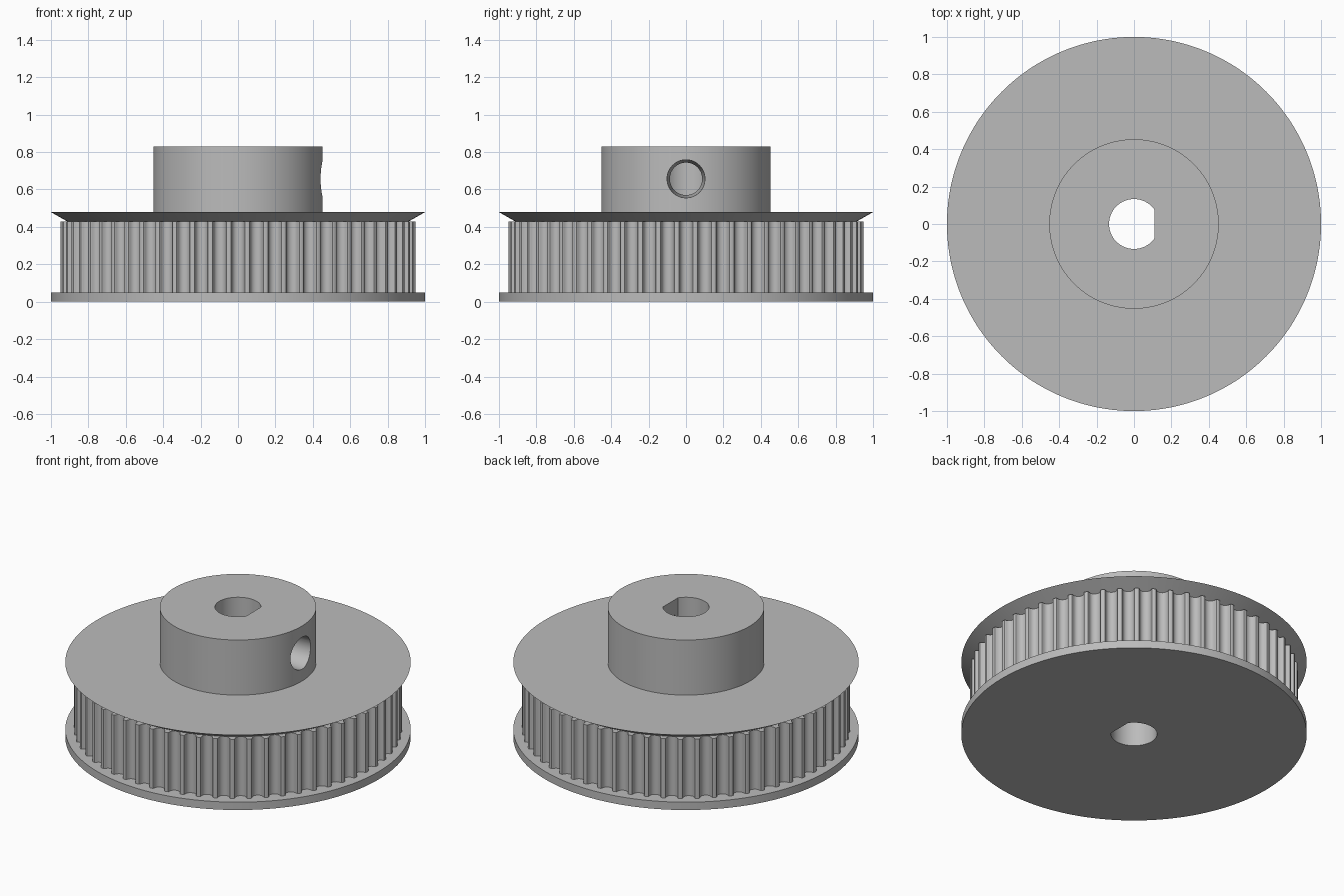
import bpy, bmesh, math
from mathutils import Matrix, Vector

if "Cube" in bpy.data.objects:
    bpy.data.objects.remove(bpy.data.objects["Cube"])

UNIT = 1 / 19.85          # millimetres to model units
TEETH = 60
BELT_R = 18.85 * UNIT     # outer radius of the teeth
FLOOR_Z, BELT_TOP, FLANGE_TOP, TOP = 0.05, 0.428, 0.479, 0.831
HUB_R = 0.453

grey = bpy.data.materials.new("grey_metal")
grey.use_nodes = True
colour = (0.5, 0.5, 0.5, 1)
grey.diffuse_color = colour
grey.node_tree.nodes["Principled BSDF"].inputs["Base Color"].default_value = colour


def make_object(name, bm):
    bmesh.ops.recalc_face_normals(bm, faces=bm.faces)
    mesh = bpy.data.meshes.new(name)
    bm.to_mesh(mesh)
    bm.free()
    obj = bpy.data.objects.new(name, mesh)
    bpy.context.collection.objects.link(obj)
    mesh.materials.append(grey)
    return obj


def cone(name, r_low, r_high, z0, z1, segments=240, turn=None):
    bm = bmesh.new()
    bmesh.ops.create_cone(bm, cap_ends=True, segments=segments, radius1=r_low,
                          radius2=r_high, depth=z1 - z0,
                          matrix=Matrix.Translation((0, 0, (z0 + z1) / 2)))
    if turn:
        bmesh.ops.transform(bm, matrix=turn, verts=bm.verts)
    return make_object(name, bm)


def prism(name, outline, z0, z1):
    bm = bmesh.new()
    face = bm.faces.new([bm.verts.new((x, y, z0)) for x, y in outline])
    side = bmesh.ops.extrude_face_region(bm, geom=[face], use_keep_orig=True)
    top = [v for v in side["geom"] if isinstance(v, bmesh.types.BMVert)]
    bmesh.ops.translate(bm, verts=top, vec=(0, 0, z1 - z0))
    return make_object(name, bm)


def cut(obj, cutter):
    mod = obj.modifiers.new("cut", "BOOLEAN")
    mod.operation, mod.solver, mod.object = "DIFFERENCE", "EXACT", cutter
    bpy.context.view_layer.objects.active = obj
    bpy.ops.object.modifier_apply(modifier=mod.name)


# Rounded belt groove: half width and depth in millimetres, mirrored
half = [(0.847, 0), (0.735, 0.037), (0.678, 0.131), (0.656, 0.238),
        (0.621, 0.343), (0.572, 0.444), (0.512, 0.54), (0.406, 0.637),
        (0.282, 0.707), (0.144, 0.75)]
groove = [(-x, d) for x, d in half] + [(0, 0.764)] + half[::-1]
chord = math.sqrt(BELT_R ** 2 - (half[0][0] * UNIT) ** 2)
outline = []
for i in range(TEETH):
    spin = Matrix.Rotation(2 * math.pi * i / TEETH, 2)
    outline += [spin @ Vector((x * UNIT, d * UNIT - chord)) for x, d in groove]

# Solid parts, stacked from the bottom
base_flange = cone("base_flange", 1, 1, 0, FLOOR_Z)
toothed_ring = prism("toothed_ring", outline, FLOOR_Z, BELT_TOP)
top_flange = cone("top_flange", 0.911, 1, BELT_TOP, FLANGE_TOP)
hub = cone("hub", HUB_R, HUB_R, FLANGE_TOP, TOP)
parts = [base_flange, toothed_ring, top_flange, hub]

# D-shaped shaft bore with its flat on the +x side
BORE_R, FLAT_X = 0.1335, 0.11
start = math.acos(FLAT_X / BORE_R)
steps = 64
arc = [start + (2 * math.pi - 2 * start) * i / steps for i in range(steps + 1)]
bore = prism("bore_cutter", [(BORE_R * math.cos(a), BORE_R * math.sin(a)) for a in arc],
             -0.1, TOP + 0.1)
for part in parts:
    cut(part, bore)

# Tapered set screw hole from the +x side into the bore
to_x = Matrix.Translation((0, 0, 0.657)) @ Matrix.Rotation(math.pi / 2, 4, "Y")
screw = cone("screw_cutter", 0.084, 0.104, 0.05, 0.5, 64, to_x)
cut(hub, screw)

for cutter in (bore, screw):
    bpy.data.objects.remove(cutter)

# Smooth round walls, keep hard edges
bpy.ops.object.select_all(action="DESELECT")
for part in parts:
    part.select_set(True)
bpy.context.view_layer.objects.active = hub
bpy.ops.object.shade_smooth_by_angle(angle=math.radians(25))
